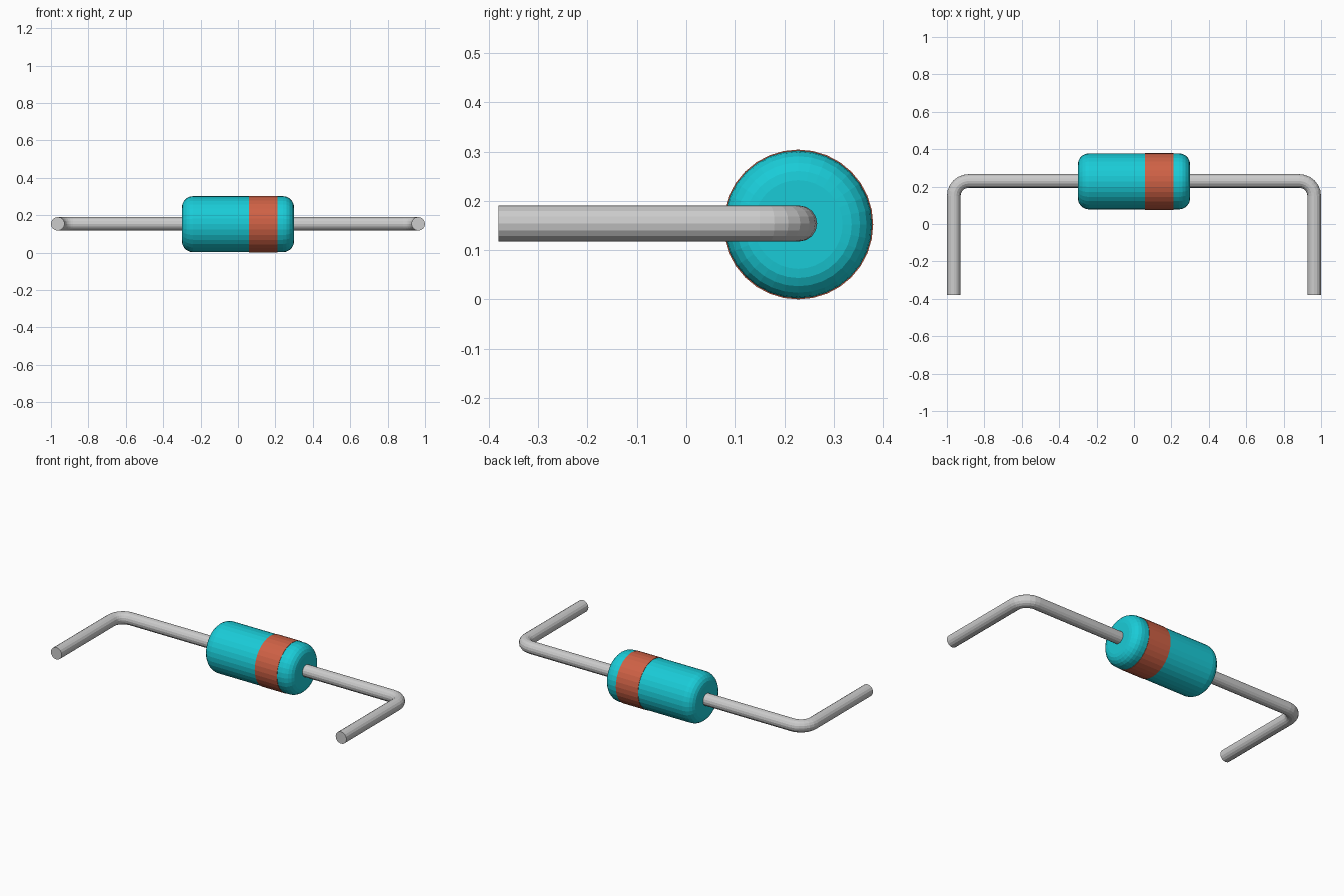
import bpy, bmesh
from math import sin, cos, pi
from mathutils import Vector, Matrix

if "Cube" in bpy.data.objects:
    bpy.data.objects.remove(bpy.data.objects["Cube"])

CY, CZ = 0.228, 0.152        # axis of the component body
SEGMENTS = 32


def material(name, color):
    m = bpy.data.materials.new(name)
    m.diffuse_color = color
    m.use_nodes = True
    m.node_tree.nodes["Principled BSDF"].inputs["Base Color"].default_value = m.diffuse_color
    return m


def lathe(name, profile, mat, closed=False):
    """Spin an (x, radius) profile around the x axis of the body."""
    bm = bmesh.new()
    verts = [bm.verts.new((x, CY, CZ + r)) for x, r in profile]
    pairs = list(zip(verts, verts[1:]))
    if closed:
        pairs.append((verts[-1], verts[0]))
    edges = [bm.edges.new(p) for p in pairs]
    bmesh.ops.spin(bm, geom=verts + edges, cent=(0, CY, CZ), axis=(1, 0, 0),
                   angle=2 * pi, steps=SEGMENTS)
    bmesh.ops.remove_doubles(bm, verts=bm.verts, dist=1e-4)
    bmesh.ops.recalc_face_normals(bm, faces=bm.faces)
    me = bpy.data.meshes.new(name)
    bm.to_mesh(me)
    bm.free()
    me.materials.append(mat)
    ob = bpy.data.objects.new(name, me)
    bpy.context.collection.objects.link(ob)
    return ob


def wire(name, side, radius=0.0365, sides=16):
    """Round lead leaving the body along x, then bending to the front."""
    xe, bend = 1.0 - radius, 0.08
    path = [Vector((0.27, CY + 0.002))]
    for i in range(7):
        a = pi / 2 * (1 - i / 6)
        path.append(Vector((xe - bend + bend * cos(a), CY + 0.002 - bend + bend * sin(a))))
    path.append(Vector((xe, -0.38)))
    bm = bmesh.new()
    rings = []
    for i, p in enumerate(path):
        d = (path[min(i + 1, len(path) - 1)] - path[max(i - 1, 0)]).normalized()
        if i <= 1:
            d = Vector((1, 0))
        elif i >= len(path) - 2:
            d = Vector((0, -1))
        n = Vector((-d.y, d.x))
        ring = []
        for k in range(sides):
            a = 2 * pi * k / sides
            q = p + n * radius * cos(a)
            ring.append(bm.verts.new((side * q.x, q.y, CZ + 0.002 + radius * sin(a))))
        rings.append(ring)
    for r0, r1 in zip(rings, rings[1:]):
        for k in range(sides):
            j = (k + 1) % sides
            bm.faces.new((r0[k], r0[j], r1[j], r1[k]))
    bm.faces.new(rings[0])
    bm.faces.new(rings[-1])
    bmesh.ops.recalc_face_normals(bm, faces=bm.faces)
    me = bpy.data.meshes.new(name)
    bm.to_mesh(me)
    bm.free()
    ob = bpy.data.objects.new(name, me)
    bpy.context.collection.objects.link(ob)


# rounded cylindrical body
half, rad, rnd = 0.30, 0.15, 0.06
right = [(half - rnd + rnd * sin(a), rad - rnd + rnd * cos(a))
         for a in (pi / 2 * i / 5 for i in range(6))]
left = [(-x, r) for x, r in reversed(right)]
lathe("body", [(-half, 0)] + left + right + [(half, 0)],
      material("turquoise", (0.01, 0.60, 0.68, 1)))

# painted band, slightly proud of the body
lathe("polarity_band", [(0.06, 0.145), (0.06, 0.152), (0.21, 0.152), (0.21, 0.145)],
      material("brick_red", (0.62, 0.12, 0.06, 1)), closed=True)

# bent wire leads
for side, label in ((-1, "left"), (1, "right")):
    wire(label + "_lead", side)
